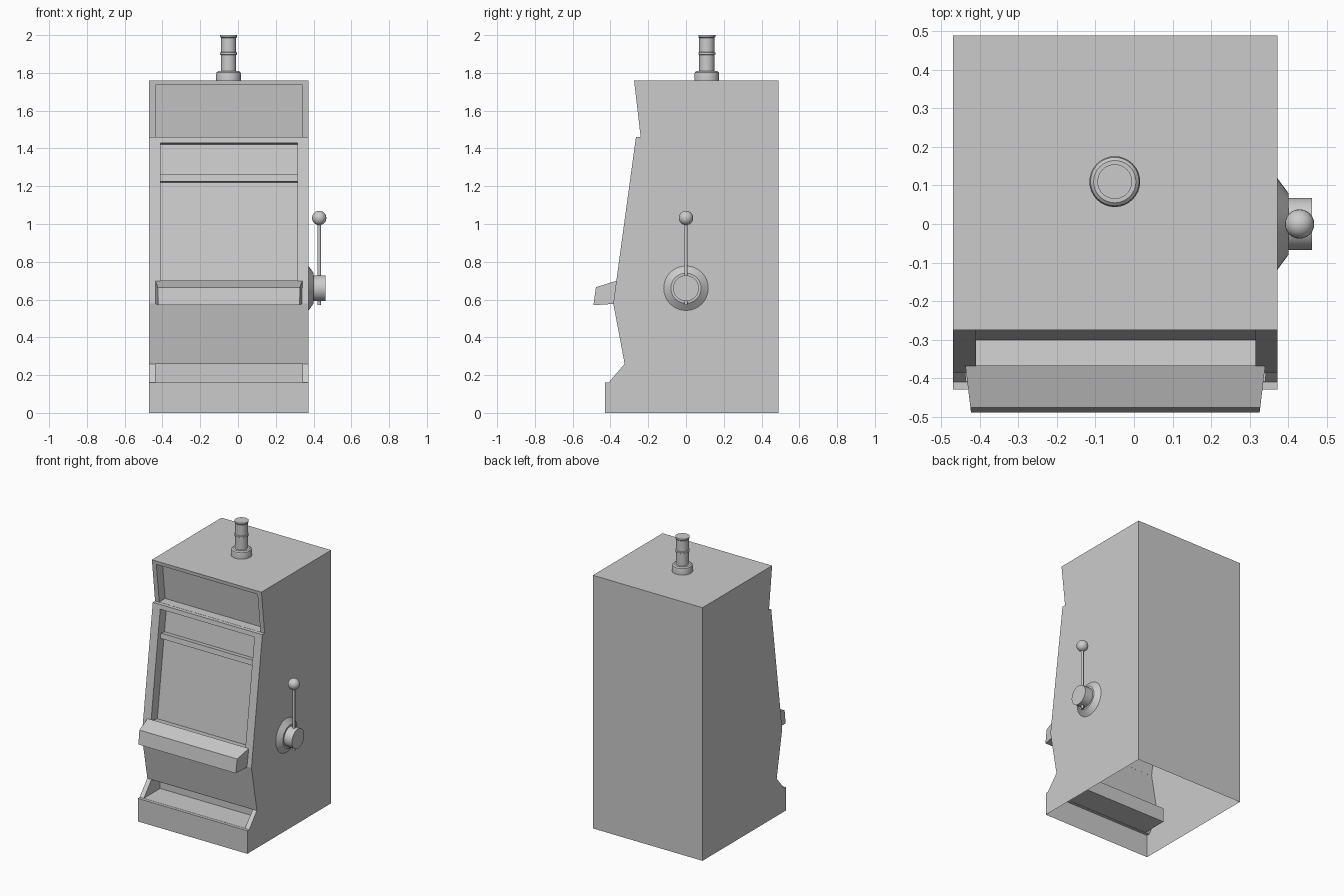
import bpy, bmesh, math
from mathutils import Vector, Matrix

if "Cube" in bpy.data.objects:
    bpy.data.objects.remove(bpy.data.objects["Cube"])


def to_object(name, bm):
    bmesh.ops.recalc_face_normals(bm, faces=bm.faces)
    me = bpy.data.meshes.new(name)
    bm.to_mesh(me)
    bm.free()
    ob = bpy.data.objects.new(name, me)
    bpy.context.collection.objects.link(ob)
    return ob


def prism(name, profile, x0, x1, taper=None):
    """Side profile (y, z) extruded along x; taper(y) narrows both ends."""
    taper = taper or (lambda y: 0)
    bm = bmesh.new()
    a = [bm.verts.new((x0 + taper(y), y, z)) for y, z in profile]
    b = [bm.verts.new((x1 - taper(y), y, z)) for y, z in profile]
    bm.faces.new(a)
    bm.faces.new(b)
    n = len(profile)
    for i in range(n):
        j = (i + 1) % n
        bm.faces.new((a[i], a[j], b[j], b[i]))
    return to_object(name, bm)


def lathe(name, profile, origin, axis='Z', segments=32):
    """Profile (radius, height) spun round an axis through origin."""
    bm = bmesh.new()
    verts = [bm.verts.new((r, 0, h)) for r, h in profile]
    edges = [bm.edges.new(p) for p in zip(verts, verts[1:])]
    bmesh.ops.spin(bm, geom=verts + edges, cent=(0, 0, 0), axis=(0, 0, 1),
                   angle=math.tau, steps=segments, use_merge=False)
    bmesh.ops.remove_doubles(bm, verts=bm.verts, dist=1e-5)
    if axis == 'X':
        bm.transform(Matrix.Rotation(math.pi / 2, 4, 'Y'))
    bm.transform(Matrix.Translation(origin))
    ob = to_object(name, bm)
    smooth(ob)
    return ob


def activate(ob):
    bpy.ops.object.select_all(action='DESELECT')
    ob.select_set(True)
    bpy.context.view_layer.objects.active = ob


def smooth(ob):
    activate(ob)
    bpy.ops.object.shade_smooth_by_angle(angle=math.radians(35))


# cabinet body
X0, X1 = -0.47, 0.373
TOP, LOW = Vector((-0.265, 1.46)), Vector((-0.385, 0.58))
cabinet = prism("cabinet", [
    (0.49, 0), (0.49, 1.76), (-0.275, 1.76), (-0.24, 1.46), TOP, LOW,
    (-0.325, 0.26), (-0.41, 0.16), (-0.43, 0.16), (-0.43, 0)], X0, X1)


# screen recess with a divider bar, measured along the sloping front
def on_slope(z, depth):
    d = (TOP - LOW).normalized()
    p = LOW + (TOP - LOW) * ((z - LOW.y) / (TOP.y - LOW.y))
    return p + Vector((d.y, -d.x)) * depth


screen = [on_slope(z, d) for z, d in (
    (0.69, -0.05), (0.69, 0.07), (1.23, 0.07), (1.23, 0.03),
    (1.265, 0.03), (1.265, 0.07), (1.43, 0.07), (1.43, -0.05))]
cutters = [
    prism("screen_cutter", screen, -0.41, 0.315),
    prism("sign_cutter", [(-0.35, 1.461), (-0.175, 1.461), (-0.207, 1.735),
                          (-0.35, 1.735)], X0 + 0.032, X1 - 0.032),
    prism("tray_cutter", [(-0.5, 0.161), (-0.23, 0.161), (-0.23, 0.259),
                          (-0.5, 0.259)], X0 + 0.032, X1 - 0.032)]
activate(cabinet)
for c in cutters:
    m = cabinet.modifiers.new(c.name, 'BOOLEAN')
    m.operation, m.solver, m.object = 'DIFFERENCE', 'EXACT', c
    bpy.ops.object.modifier_apply(modifier=m.name)
    bpy.data.objects.remove(c)

# open underside
bm = bmesh.new()
bm.from_mesh(cabinet.data)
under = [f for f in bm.faces if f.calc_center_median().z < 0.005]
bmesh.ops.delete(bm, geom=under, context='FACES')
bm.to_mesh(cabinet.data)
bm.free()

# button console, narrowing towards the front
prism("button_console", [(-0.367, 0.70), (-0.477, 0.665), (-0.49, 0.57),
                         (-0.384, 0.577)], -0.438, 0.341,
      taper=lambda y: 0.12 * (-0.367 - y))

# side lever: flange, hub, rod and knob
lathe("lever_flange", [(0.118, 0), (0.08, 0.028), (0, 0.028)],
      (X1, 0, 0.66), 'X')
lathe("lever_hub", [(0.068, 0), (0.068, 0.062), (0, 0.062)],
      (0.4, 0, 0.66), 'X')
lathe("lever_rod", [(0, 0.57), (0.009, 0.57), (0.009, 1.01), (0, 1.01)],
      (0.43, 0, 0), segments=16)
ball = [(0.038 * math.sin(math.pi * i / 12), -0.038 * math.cos(math.pi * i / 12))
        for i in range(13)]
lathe("lever_knob", ball, (0.43, 0, 1.032), segments=24)

# top beacon
lathe("beacon", [
    (0.066, 1.76), (0.066, 1.79), (0.063, 1.803), (0.055, 1.81), (0.04, 1.81),
    (0.04, 1.895), (0.045, 1.898), (0.045, 1.907), (0.04, 1.91), (0.04, 1.985),
    (0.045, 1.99), (0.045, 2.0), (0, 2.0)], (-0.05, 0.11, 0))
